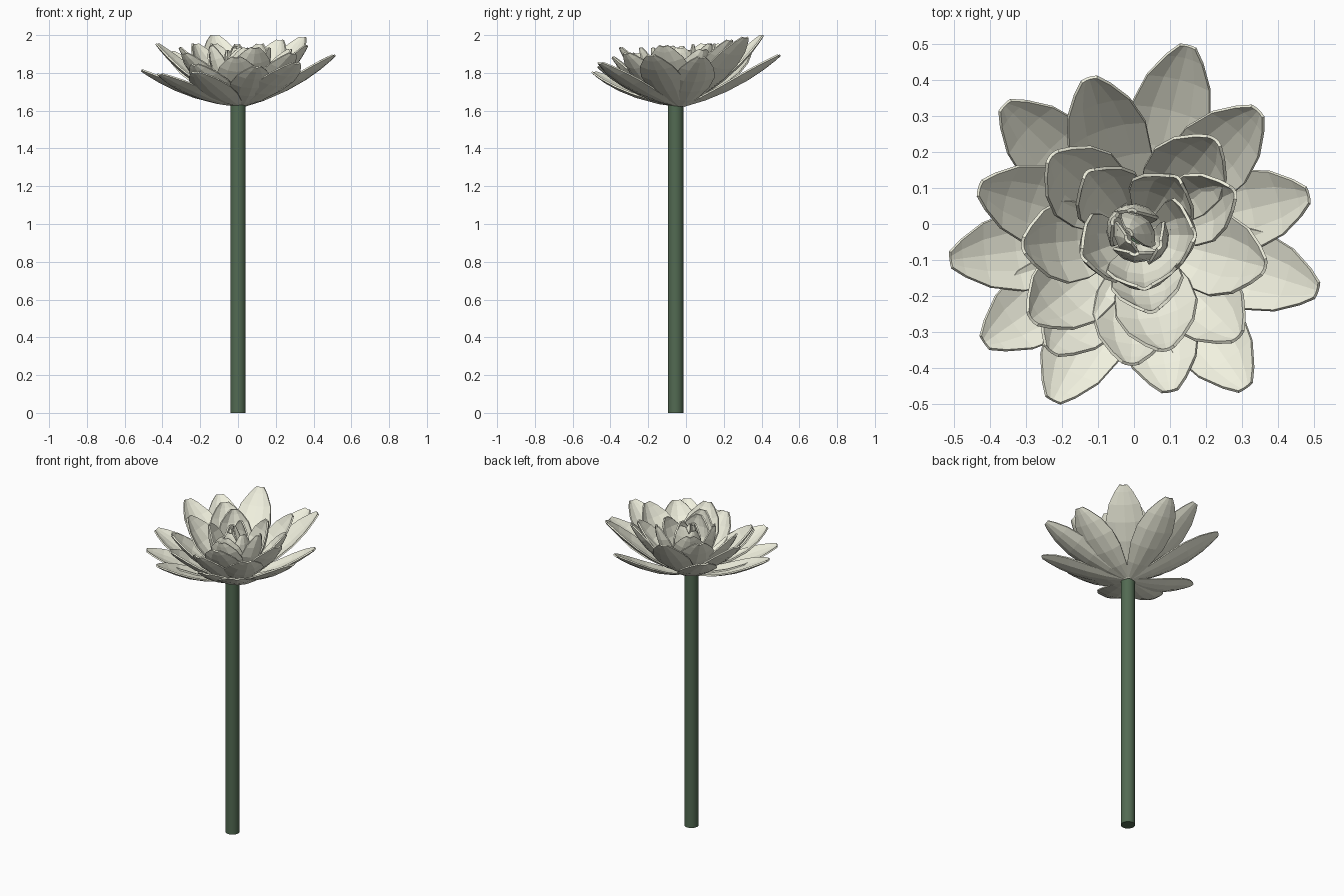
import bpy, bmesh
from math import cos, sin, atan2, radians
from mathutils import Vector

if "Cube" in bpy.data.objects:
    bpy.data.objects.remove(bpy.data.objects["Cube"])


def material(name, rgb):
    m = bpy.data.materials.new(name)
    m.diffuse_color = (*rgb, 1)
    m.use_nodes = True
    m.node_tree.nodes["Principled BSDF"].inputs["Base Color"].default_value = m.diffuse_color
    return m


CREAM = material("cream", (0.88, 0.88, 0.74))
GREEN = material("green", (0.085, 0.145, 0.085))

# Position along the petal and relative half width
PROFILE = [(0, .2), (.2, .6), (.42, .92), (.62, 1), (.8, .8), (.93, .46), (1, .2)]
CENTRE = Vector((0.015, -0.03, 1.625))


def petal(name, tip, half_width, sag, cup, offset=0.02, azimuth=None, rise=0.0):
    tip = Vector(tip)
    a = atan2(tip.y - CENTRE.y, tip.x - CENTRE.x) if azimuth is None else radians(azimuth)
    out = Vector((cos(a), sin(a), 0))
    side = Vector((-sin(a), cos(a), 0))
    base = CENTRE + out * offset + Vector((0, 0, rise))
    normal = (tip - base).normalized().cross(side)
    control = (base + tip) / 2 - normal * sag * 2
    bm = bmesh.new()
    rows = []
    for t, w in PROFILE:
        p = base * (1 - t) ** 2 + control * 2 * t * (1 - t) + tip * t * t
        hw = w * half_width
        rows.append([bm.verts.new(p + side * u * hw + normal * cup * hw * u * u)
                     for u in (-1, -.5, 0, .5, 1)])
    for r0, r1 in zip(rows, rows[1:]):
        for i in range(4):
            bm.faces.new((r0[i], r1[i], r1[i + 1], r0[i + 1]))
    bmesh.ops.recalc_face_normals(bm, faces=bm.faces[:])
    mesh = bpy.data.meshes.new(name)
    bm.to_mesh(mesh)
    bm.free()
    ob = bpy.data.objects.new(name, mesh)
    bpy.context.collection.objects.link(ob)
    mesh.materials.append(CREAM)
    mod = ob.modifiers.new("thickness", 'SOLIDIFY')
    mod.thickness = 0.009
    mod.offset = 0


# Stem
bpy.ops.mesh.primitive_cylinder_add(vertices=32, radius=0.041, depth=1.635,
                                    location=(0, -0.055, 0.8175))
stem = bpy.context.object
stem.name = "stem"
stem.data.materials.append(GREEN)
bpy.ops.object.shade_smooth_by_angle()

# Outer ring of open petals
outer = [(.15, .495, 1.89), (.345, .315, 1.985), (.485, .08, 1.88), (.51, -.185, 1.89),
         (.31, -.455, 1.85), (.10, -.465, 1.83), (-.225, -.49, 1.80), (-.415, -.33, 1.79),
         (-.51, -.10, 1.81), (-.43, .10, 1.95), (-.36, .33, 1.91), (-.125, .405, 1.995)]
for i, tip in enumerate(outer):
    petal(f"outer_petal_{i + 1}", tip, 0.112, 0.035, 0.25)

# Middle ring, steeper
middle = [(.225, .235, 1.97), (-.23, .19, 1.95), (-.31, -.06, 1.93), (-.285, -.265, 1.90),
          (-.23, -.355, 1.84), (-.01, -.39, 1.88), (.09, -.35, 1.93), (.29, -.315, 1.90),
          (.365, -.12, 1.94)]
for i, tip in enumerate(middle):
    petal(f"middle_petal_{i + 1}", tip, 0.115, 0.04, 0.35)

# Inner ring, nearly upright
inner = [(.28, .09, 1.92), (.12, .13, 1.95), (-.13, .145, 1.95), (-.145, -.09, 1.94),
         (.05, -.245, 1.93), (.17, -.03, 1.93), (.03, -.18, 1.93)]
for i, tip in enumerate(inner):
    petal(f"inner_petal_{i + 1}", tip, 0.10, 0.04, 0.5, 0.025)

# Closed heart petals leaning inward
heart = [(-.005, .04, 1.95, 85), (-.06, .01, 1.92, 160), (.075, -.06, 1.92, 340),
         (0, -.085, 1.92, 265), (-.01, -.02, 1.94, 40), (-.02, -.045, 1.93, 215)]
for i, (x, y, z, az) in enumerate(heart):
    petal(f"heart_petal_{i + 1}", (x, y, z), 0.062, 0.03, 0.5, 0.03, az, 0.02)
